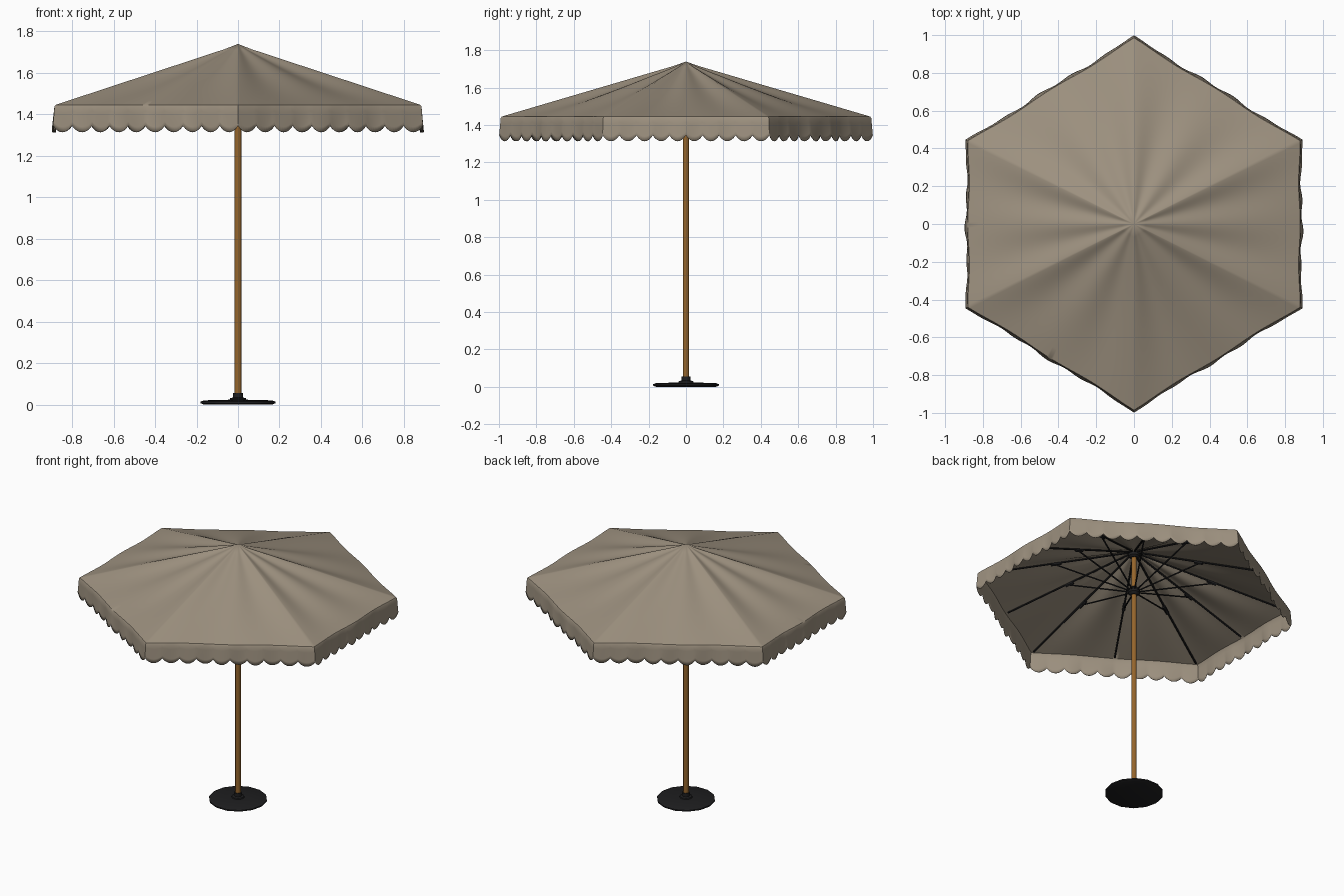
import bpy, bmesh, math
from mathutils import Vector

if "Cube" in bpy.data.objects:
    bpy.data.objects.remove(bpy.data.objects["Cube"])


def material(name, rgb):
    m = bpy.data.materials.new(name)
    m.diffuse_color = (*rgb, 1)
    m.use_nodes = True
    m.node_tree.nodes["Principled BSDF"].inputs["Base Color"].default_value = m.diffuse_color
    return m


CLOTH = material("taupe_cloth", (0.34, 0.285, 0.215))
WOOD = material("brown_wood", (0.30, 0.13, 0.025))
BLACK = material("black_metal", (0.013, 0.013, 0.014))

APEX, RIM = 1.735, 1.445
CORNERS = [Vector((0.88, -0.44)), Vector((0.88, 0.44)), Vector((0, 0.985)),
           Vector((-0.88, 0.44)), Vector((-0.88, -0.44)), Vector((0, -0.985))]


def finish(bm, name, mat, angle=35):
    bmesh.ops.recalc_face_normals(bm, faces=bm.faces)
    me = bpy.data.meshes.new(name)
    bm.to_mesh(me)
    bm.free()
    me.materials.append(mat)
    ob = bpy.data.objects.new(name, me)
    bpy.context.collection.objects.link(ob)
    bpy.context.view_layer.objects.active = ob
    bpy.ops.object.select_all(action='DESELECT')
    ob.select_set(True)
    bpy.ops.object.shade_smooth_by_angle(angle=math.radians(angle))
    return ob


def rod(bm, a, b, r, sides=6):
    a, b = Vector(a), Vector(b)
    d = b - a
    ret = bmesh.ops.create_cone(bm, cap_ends=True, segments=sides,
                                radius1=r, radius2=r, depth=d.length)
    q = d.to_track_quat('Z', 'Y')
    for v in ret['verts']:
        v.co = q @ v.co + (a + b) / 2


def lathe(name, profile, sides, mat):
    bm = bmesh.new()
    rings = [[bm.verts.new((r * math.cos(2 * math.pi * i / sides),
                            r * math.sin(2 * math.pi * i / sides), z))
              for i in range(sides)] for r, z in profile]
    for lo, hi in zip(rings, rings[1:]):
        for i in range(sides):
            j = (i + 1) % sides
            bm.faces.new((lo[i], lo[j], hi[j], hi[i]))
    bm.faces.new(rings[0])
    bm.faces.new(rings[-1])
    return finish(bm, name, mat)


def rim_point(e, t):
    return CORNERS[e].lerp(CORNERS[(e + 1) % 6], t)


# Canopy roof: cloth hangs a little between twelve ribs
SCALLOPS, STEPS, RINGS = 10, 8, 14
PER = SCALLOPS * STEPS
bm = bmesh.new()
rings = []
stations = [(e, k / PER) for e in range(6) for k in range(PER)]
for n in range(1, RINGS + 1):
    s = n / RINGS
    ring = []
    for e, t in stations:
        p = rim_point(e, t)
        hang = math.sin(2 * math.pi * t) ** 2
        p = p * s * (1 - 0.010 * hang * s)
        z = APEX + (RIM - APEX) * s - 0.016 * hang * math.sin(math.pi * s)
        ring.append(bm.verts.new((p.x, p.y, z)))
    rings.append(ring)
# Valance: wavy drop with a scalloped lower edge
for f in (0.08, 0.3, 0.55, 0.8, 1.0):
    ring = []
    for i, (e, t) in enumerate(stations):
        hang = math.sin(2 * math.pi * t) ** 2
        arc = abs(math.sin(math.pi * SCALLOPS * t)) ** 0.8
        wave = 0.006 * f * math.sin(2 * math.pi * t * 5 + e * 1.3) * math.sin(math.pi * t)
        p = rim_point(e, t) * (1 - 0.010 * hang + 0.005 + 0.009 * f + wave)
        bottom = 1.345 - 0.032 * arc
        ring.append(bm.verts.new((p.x, p.y, RIM + (bottom - RIM) * f)))
    rings.append(ring)
top = bm.verts.new((0, 0, APEX + 0.004))
count = len(stations)
for i in range(count):
    j = (i + 1) % count
    bm.faces.new((top, rings[0][i], rings[0][j]))
    for a, b in zip(rings, rings[1:]):
        bm.faces.new((a[i], b[i], b[j], a[j]))
canopy = finish(bm, "canopy", CLOTH, 40)
mod = canopy.modifiers.new("cloth_thickness", 'SOLIDIFY')
mod.thickness = 0.003

# Ribs, struts and joint brackets, at corners and edge middles
ribs, struts, brackets = bmesh.new(), bmesh.new(), bmesh.new()
for e in range(6):
    for t in (0.0, 0.5):
        p = rim_point(e, t)

        def at(s, drop):
            return Vector((p.x * s, p.y * s, APEX + (RIM - APEX) * s - drop))
        rod(ribs, at(0.03, 0.013), at(0.975, 0.013), 0.006)
        d = p.normalized() * 0.03
        joint = at(0.5, 0.025)
        rod(struts, (d.x, d.y, 1.445), joint, 0.005)
        rod(brackets, at(0.47, 0.019), at(0.53, 0.019), 0.011)
finish(ribs, "ribs", BLACK)
finish(struts, "struts", BLACK)
finish(brackets, "rib_brackets", BLACK)

# Hubs on the pole
lathe("runner_hub", [(0.022, 1.415), (0.036, 1.43), (0.036, 1.455), (0.022, 1.47)], 12, BLACK)
lathe("top_hub", [(0.022, 1.68), (0.034, 1.69), (0.034, 1.708), (0.02, 1.715)], 12, BLACK)

# Pole
lathe("pole", [(0.017, 0.03), (0.017, 1.715)], 12, WOOD)

# Base plate with stepped collar
lathe("base_plate", [(0.165, 0.0), (0.18, 0.006), (0.18, 0.014), (0.165, 0.02),
                     (0.045, 0.023)], 14, BLACK)
lathe("base_collar", [(0.042, 0.018), (0.038, 0.03), (0.024, 0.034), (0.024, 0.055)], 12, BLACK)
